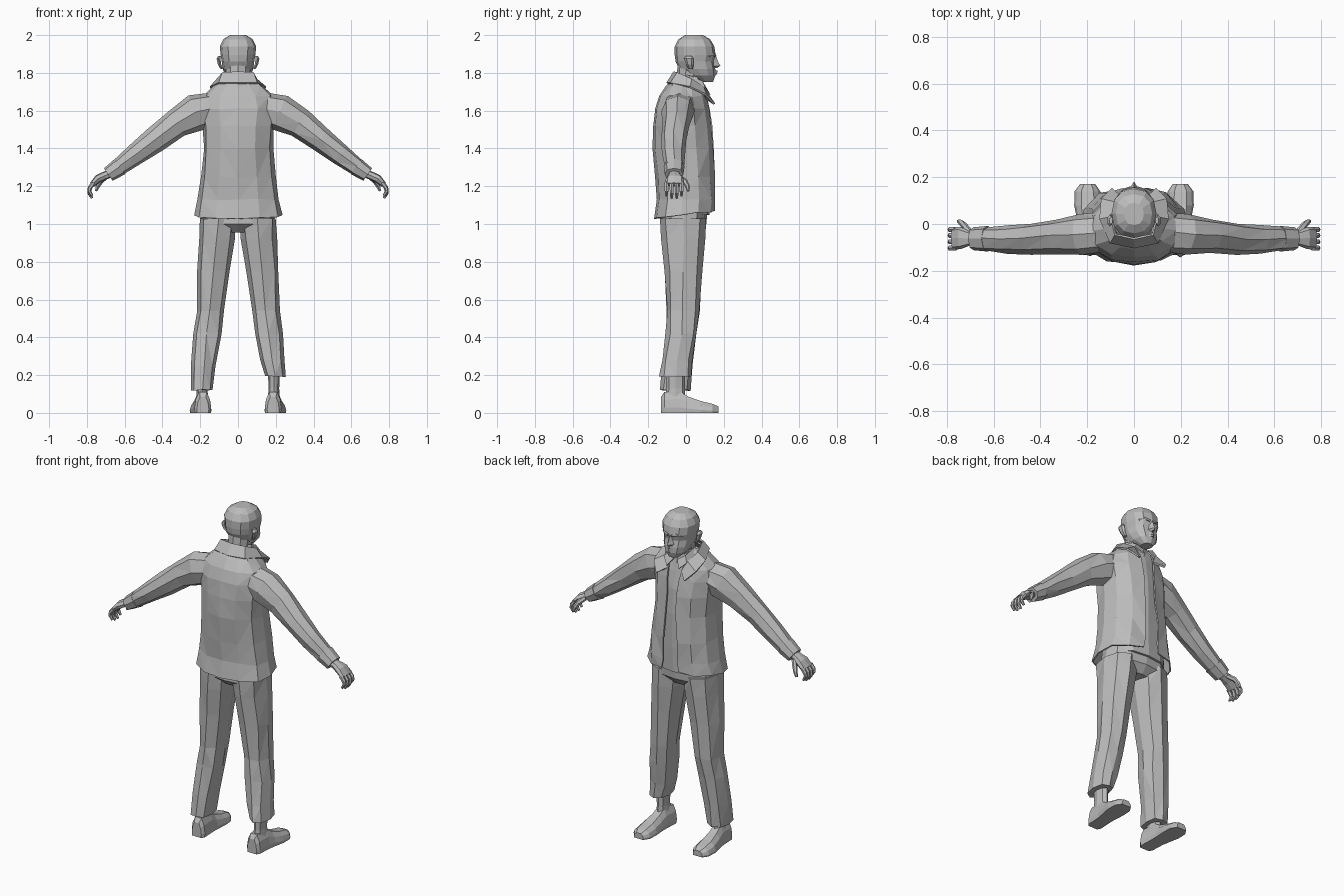
import bpy, bmesh, math, random
from mathutils import Vector

random.seed(4)
grey = bpy.data.materials.new("plain_grey")
grey.diffuse_color = (0.5, 0.5, 0.5, 1)
X, Y, Z = Vector((1, 0, 0)), Vector((0, 1, 0)), Vector((0, 0, 1))


def build(name, rows, closed=True, caps=True, jitter=0.0, thick=0.0):
    """Skin a list of point rows into one flat-shaded mesh."""
    bm = bmesh.new()
    vs = [[bm.verts.new(Vector(p) + Vector([random.uniform(-jitter, jitter) for _ in "xyz"]))
           for p in row] for row in rows]
    n = len(vs[0])
    for a, b in zip(vs, vs[1:]):
        for i in range(n if closed else n - 1):
            j = (i + 1) % n
            bm.faces.new((a[i], a[j], b[j], b[i]))
    if closed and caps:
        bm.faces.new(vs[0][::-1])
        bm.faces.new(vs[-1])
    bmesh.ops.recalc_face_normals(bm, faces=bm.faces)
    if jitter:
        bmesh.ops.triangulate(bm, faces=bm.faces)
    me = bpy.data.meshes.new(name)
    bm.to_mesh(me)
    bm.free()
    me.materials.append(grey)
    ob = bpy.data.objects.new(name, me)
    bpy.context.collection.objects.link(ob)
    if thick:
        m = ob.modifiers.new("thickness", "SOLIDIFY")
        m.thickness, m.offset = thick, 0
    return ob


def tube(name, pts, side, n=8, p=2.0, level=False, jitter=0.0, s=1):
    """Loft rings (x, y, z, side radius, other radius) along a path; s=-1 mirrors it."""
    cs = [Vector(q[:3]) for q in pts]
    rows = []
    for i, q in enumerate(pts):
        t = Z if level else (cs[min(i + 1, len(cs) - 1)] - cs[max(i - 1, 0)]).normalized()
        u = (side - t * side.dot(t)).normalized()
        v = t.cross(u)
        row = []
        for k in range(n):
            a = 2 * math.pi * k / n + math.pi / 2
            c, d = math.cos(a), math.sin(a)
            c = math.copysign(abs(c) ** (2 / p), c) if abs(c) > 1e-6 else 0
            d = math.copysign(abs(d) ** (2 / p), d) if abs(d) > 1e-6 else 0
            w = cs[i] + u * q[3] * c + v * q[4] * d
            row.append((w.x * s, w.y, w.z))
        rows.append(row)
    return build(name, rows, jitter=jitter)


def slab(z, w, back, front, x=0):
    """Level ring given by half width and back and front depth."""
    return (x, (back + front) / 2, z, w, (front - back) / 2)


def mirrored(half):
    """Full row from a half row that ends on the middle line."""
    return half + [(-x, y, z) for x, y, z in half[-2::-1]]


# Head with jaw, cheeks and flat-topped skull
tube("head", [slab(1.752, .032, .075, .143), slab(1.785, .066, .0, .155),
              slab(1.82, .081, -.035, .155), slab(1.86, .086, -.055, .147),
              slab(1.895, .092, -.06, .157), slab(1.94, .096, -.06, .15),
              slab(1.978, .078, -.04, .128), slab(2.0, .042, -.005, .09)],
     X, n=12, p=2.3, level=True)
tube("neck", [slab(1.66, .075, -.06, .09), slab(1.76, .065, -.05, .08),
              slab(1.84, .068, -.045, .09)], X, n=10, level=True)

# Face: nose, lips, brows, ears
build("nose", [[(-.009, .145, 1.885), (0, .16, 1.885), (.009, .145, 1.885)],
               [(-.014, .145, 1.855), (0, .172, 1.855), (.014, .145, 1.855)],
               [(-.022, .145, 1.835), (0, .182, 1.838), (.022, .145, 1.835)],
               [(-.016, .145, 1.826), (0, .165, 1.826), (.016, .145, 1.826)]])
for name, z, d in (("upper_lip", 1.808, .168), ("lower_lip", 1.796, .165)):
    build(name, [[(-.03, .135, z), (-.03, .14, z + .004), (-.03, .14, z - .004)],
                 [(0, .145, z), (0, d, z + .006), (0, d, z - .006)],
                 [(.03, .135, z), (.03, .14, z + .004), (.03, .14, z - .004)]])
for s, tag in ((1, "right"), (-1, "left")):
    tube("brow_" + tag, [(.012, .153, 1.89, .008, .009), (.04, .145, 1.897, .008, .008),
                         (.066, .12, 1.888, .006, .006)], Z, n=6, s=s)
    tube("ear_" + tag, [(.084, .025, 1.82, .01, .012), (.098, .02, 1.845, .01, .02),
                        (.103, .015, 1.875, .012, .026), (.098, .015, 1.89, .008, .016)],
         X, n=6, level=True, s=s)

# Shirt under the open jacket
tube("shirt", [slab(1.05, .17, -.13, .125), slab(1.2, .175, -.13, .13),
               slab(1.4, .165, -.14, .128), slab(1.55, .17, -.14, .118),
               slab(1.65, .16, -.125, .1), slab(1.71, .11, -.09, .085),
               slab(1.755, .075, -.06, .075)], X, n=12, p=2.5, level=True, jitter=.003)

# Open jacket: each row runs from one front edge round the back to the other
rows = []
for z, w, f, b, e in ((1.05, .228, .148, -.165, .055), (1.13, .212, .15, -.155, .05),
                      (1.25, .192, .146, -.158, .045), (1.4, .18, .14, -.172, .035),
                      (1.52, .186, .132, -.168, .03), (1.61, .198, .12, -.158, .035),
                      (1.675, .18, .102, -.138, .045), (1.73, .125, .082, -.105, .055),
                      (1.775, .085, .06, -.07, .06)):
    half = [(e, f), (.62 * w, f - .02), (.92 * w, b + .72 * (f - b)), (w, b + .45 * (f - b)),
            (.9 * w, b + .2 * (f - b)), (.5 * w, b + .012), (0, b)]
    lift = .12 if z < 1.1 else 0          # hem rises towards the front
    rows.append(mirrored([(x, y, z + lift * y) for x, y in half]))
build("jacket_body", rows, closed=False, jitter=.005, thick=.008)

# Standing jacket collar folding down to two points, and shirt collar
build("jacket_collar", [
    mirrored([(.045, .105, 1.665), (.075, .09, 1.725), (.098, .03, 1.765),
              (.08, -.045, 1.8), (0, -.062, 1.805)]),
    mirrored([(.095, .15, 1.635), (.14, .105, 1.685), (.145, .02, 1.725),
              (.1, -.08, 1.745), (0, -.1, 1.745)])], closed=False, thick=.01)
build("shirt_collar", [
    mirrored([(.012, .1, 1.725), (.055, .085, 1.755), (.072, .02, 1.785), (0, -.055, 1.795)]),
    mirrored([(.04, .125, 1.685), (.075, .1, 1.72), (.09, .02, 1.74), (0, -.07, 1.75)])],
    closed=False, thick=.008)

# Trouser seat joining the legs
tube("trouser_seat", [slab(.955, .09, -.085, .07), slab(1.0, .196, -.135, .108),
                      slab(1.1, .185, -.13, .115)], X, n=12, p=2.4, level=True)

for s, tag in ((1, "right"), (-1, "left")):
    # Sleeve, cuff and hand
    tube("sleeve_" + tag, [(.13, -.035, 1.615, .085, .085), (.225, -.045, 1.588, .085, .098),
                           (.33, -.052, 1.53, .074, .078), (.44, -.064, 1.445, .066, .065),
                           (.54, -.065, 1.368, .06, .057), (.635, -.063, 1.297, .05, .045)],
         Y, n=8, p=2.3, jitter=.004, s=s)
    tube("cuff_" + tag, [(.625, -.063, 1.304, .055, .049), (.687, -.063, 1.262, .049, .04)],
         Y, n=8, p=2.4, s=s)
    tube("palm_" + tag, [(.665, -.063, 1.272, .03, .022), (.705, -.062, 1.256, .032, .022),
                         (.74, -.06, 1.24, .047, .022), (.772, -.062, 1.208, .048, .015)],
         Y, n=8, p=2.6, s=s)
    for i, (y, drop) in enumerate(((-.103, .012), (-.076, .0), (-.049, .0), (-.024, .012))):
        tube(f"finger_{i + 1}_{tag}", [(.764, y, 1.218, .012, .012), (.784, y, 1.192, .012, .012),
                                       (.788, y, 1.163 + drop, .011, .01),
                                       (.772, y, 1.137 + drop, .007, .007)], Y, n=6, s=s)
    tube("thumb_" + tag, [(.702, -.035, 1.248, .014, .014), (.728, -.005, 1.225, .014, .014),
                          (.742, .008, 1.2, .012, .012), (.752, .012, 1.175, .007, .007)],
         X, n=6, s=s)

    # Trouser leg; the two hems end at different heights
    hem = (.19, -.058, .12, .058, .083) if s < 0 else (.196, -.055, .195, .054, .085)
    leg = [(.105, -.015, 1.03, .098, .122), (.113, -.015, .92, .095, .114),
           (.13, -.015, .75, .083, .1), (.147, -.015, .54, .072, .086),
           (.163, -.025, .42, .075, .082), (.181, -.045, .28, .064, .082), hem]
    if s < 0:
        leg[-2] = (.182, -.045, .25, .064, .082)
    tube("trouser_leg_" + tag, leg, X, n=8, p=2.4, level=True, jitter=.004, s=s)

    # Ankle and shoe
    tube("ankle_" + tag, [(.19, -.058, .05, .034, .055), (.19, -.055, .13, .028, .05),
                          (.19, -.055, .26, .034, .05)], X, n=8, level=True, s=s)
    rows = []
    for y, w, h, x in ((-.132, .03, .085, .186), (-.115, .042, .11, .186), (-.03, .042, .112, .19),
                       (.015, .046, .085, .194), (.08, .055, .062, .198),
                       (.14, .052, .048, .199), (.172, .03, .034, .198)):
        rows.append([(s * (x + a * w), y, b * h) for a, b in
                     ((-1, 0), (-1.05, .25), (-.9, .65), (-.5, 1),
                      (.5, 1), (.9, .65), (1.05, .25), (1, 0))])
    build("shoe_" + tag, rows)
